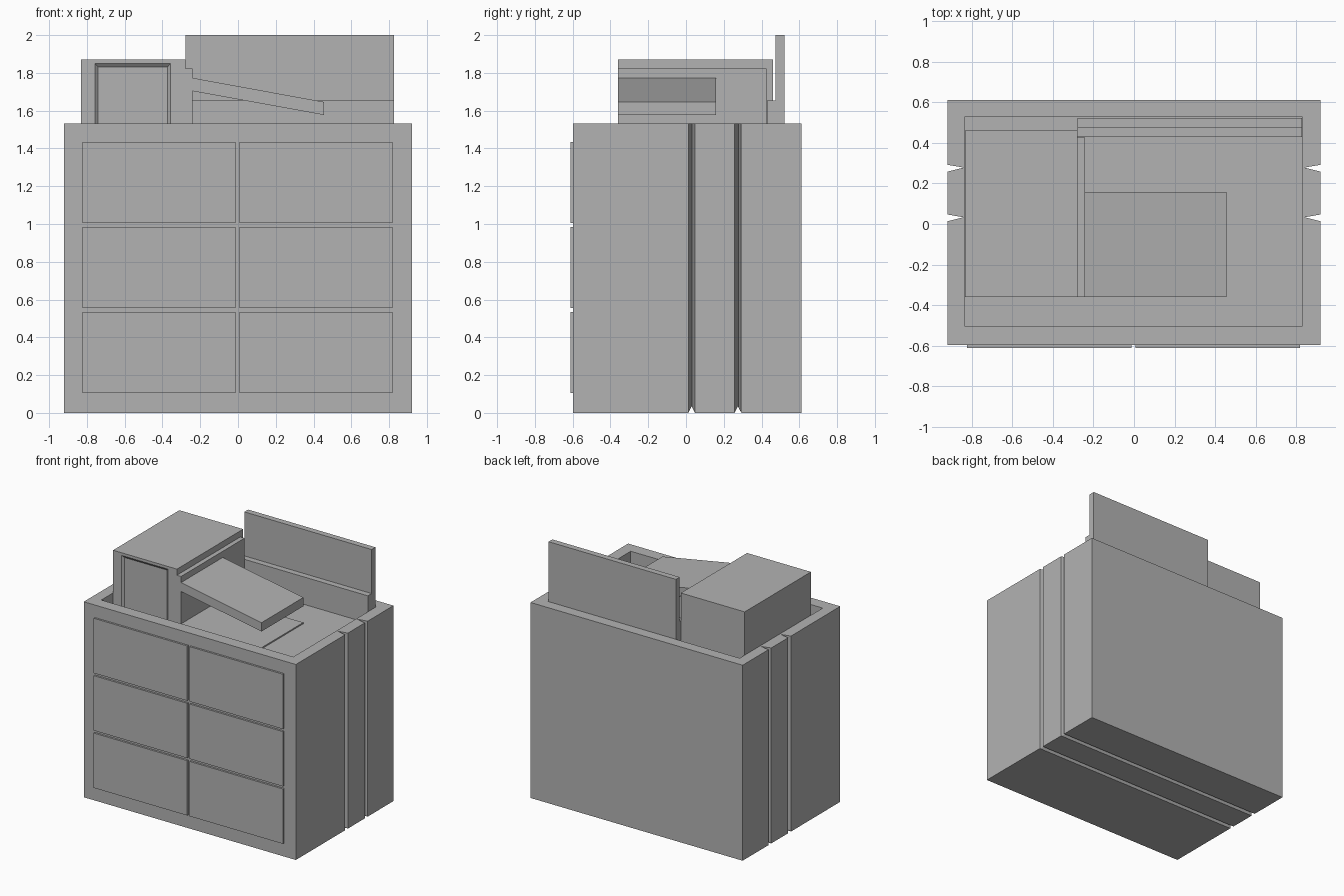
import bpy
import bmesh
from mathutils import Vector

if "Cube" in bpy.data.objects:
    bpy.data.objects.remove(bpy.data.objects["Cube"])

grey = bpy.data.materials.new("concrete_grey")
grey.diffuse_color = (0.45, 0.45, 0.45, 1)
grey.use_nodes = True
grey.node_tree.nodes["Principled BSDF"].inputs["Base Color"].default_value = grey.diffuse_color


def prism(name, pts, axis, lo, hi):
    """Extrude a 2D outline along an axis; pts are the other two coordinates in xyz order."""
    def place(p, h):
        c = list(p)
        c.insert("xyz".index(axis), h)
        return Vector(c)
    bm = bmesh.new()
    base = bm.faces.new([bm.verts.new(place(p, lo)) for p in pts])
    ext = bmesh.ops.extrude_face_region(bm, geom=[base], use_keep_orig=True)
    tops = [v for v in ext["geom"] if isinstance(v, bmesh.types.BMVert)]
    bmesh.ops.translate(bm, verts=tops, vec=place((0, 0), hi - lo))
    bmesh.ops.recalc_face_normals(bm, faces=bm.faces)
    mesh = bpy.data.meshes.new(name)
    bm.to_mesh(mesh)
    bm.free()
    mesh.materials.append(grey)
    obj = bpy.data.objects.new(name, mesh)
    bpy.context.collection.objects.link(obj)
    return obj


def box(name, x0, x1, y0, y1, z0, z1):
    return prism(name, [(x0, y0), (x1, y0), (x1, y1), (x0, y1)], "z", z0, z1)


def cut(obj, cutter):
    cutter.hide_render = True
    mod = obj.modifiers.new("cut", "BOOLEAN")
    mod.operation, mod.solver, mod.object = "DIFFERENCE", "EXACT", cutter
    bpy.context.view_layer.objects.active = obj
    bpy.ops.object.modifier_apply(modifier=mod.name)
    bpy.data.objects.remove(cutter)


W, FRONT, BACK, RIM, FLOOR = 0.92, -0.597, 0.612, 1.533, 1.44
GROOVES = (0.03, 0.275)

# Main block, with V grooves running up both sides
right = [(W, FRONT)]
for y in GROOVES:
    right += [(W, y - 0.017), (0.84, y + 0.003), (W, y + 0.017)]
right.append((W, BACK))
left = [(-x, y) for x, y in reversed(right)]
body = prism("main_block", right + left, "z", 0, RIM)

# Sunken roof behind the parapet
cut(body, box("roof_cutter", -0.835, 0.831, -0.502, 0.527, FLOOR, 1.7))

# The grooves continue underneath
for y in GROOVES:
    tri = [(y - 0.019, -0.002), (y + 0.019, -0.002), (y, 0.035)]
    cut(body, prism("base_groove_cutter", tri, "x", -1, 1))

# Six raised front panels
for x0, x1 in ((-0.823, -0.013), (0.008, 0.818)):
    for z in (0.105, 0.555, 1.005):
        box("front_panel", x0, x1, -0.612, FRONT + 0.002, z, z + 0.43)

# Roof tower with a shallow tapered doorway
tower = box("tower", -0.832, -0.278, -0.36, 0.461, FLOOR - 0.01, 1.87)
bm = bmesh.new()
bm.from_mesh(tower.data)
front = min(bm.faces, key=lambda f: f.calc_center_median().y)
bmesh.ops.inset_individual(bm, faces=[front], thickness=0.021)


def fit(x0, x1, z0, z1, y):
    """Snap the four corners of the doorway face to a rectangle."""
    c = front.calc_center_median()
    for v in front.verts:
        v.co = Vector((x0 if v.co.x < c.x else x1, y, z0 if v.co.z < c.z else z1))


fit(-0.757, -0.357, FLOOR + 0.001, 1.849, -0.36)
bmesh.ops.inset_individual(bm, faces=[front], thickness=0.016)
fit(-0.741, -0.373, FLOOR + 0.002, 1.831, -0.345)
bm.to_mesh(tower.data)
bm.free()

# Lower side wall carrying the sloped canopy
box("tower_side_wall", -0.279, -0.242, -0.36, 0.427, FLOOR - 0.01, 1.822)
prism("sloped_canopy", [(-0.243, 1.704), (0.456, 1.577), (0.456, 1.646), (-0.243, 1.774)],
      "y", -0.36, 0.158)
box("canopy_pad", -0.243, 0.456, -0.36, 0.158, FLOOR - 0.01, FLOOR + 0.01)

# Tall back screen with a low wall in front of it
box("back_screen", -0.278, 0.827, 0.475, 0.522, FLOOR - 0.01, 2.0)
box("low_back_wall", -0.278, 0.827, 0.428, 0.476, FLOOR - 0.01, 1.655)
